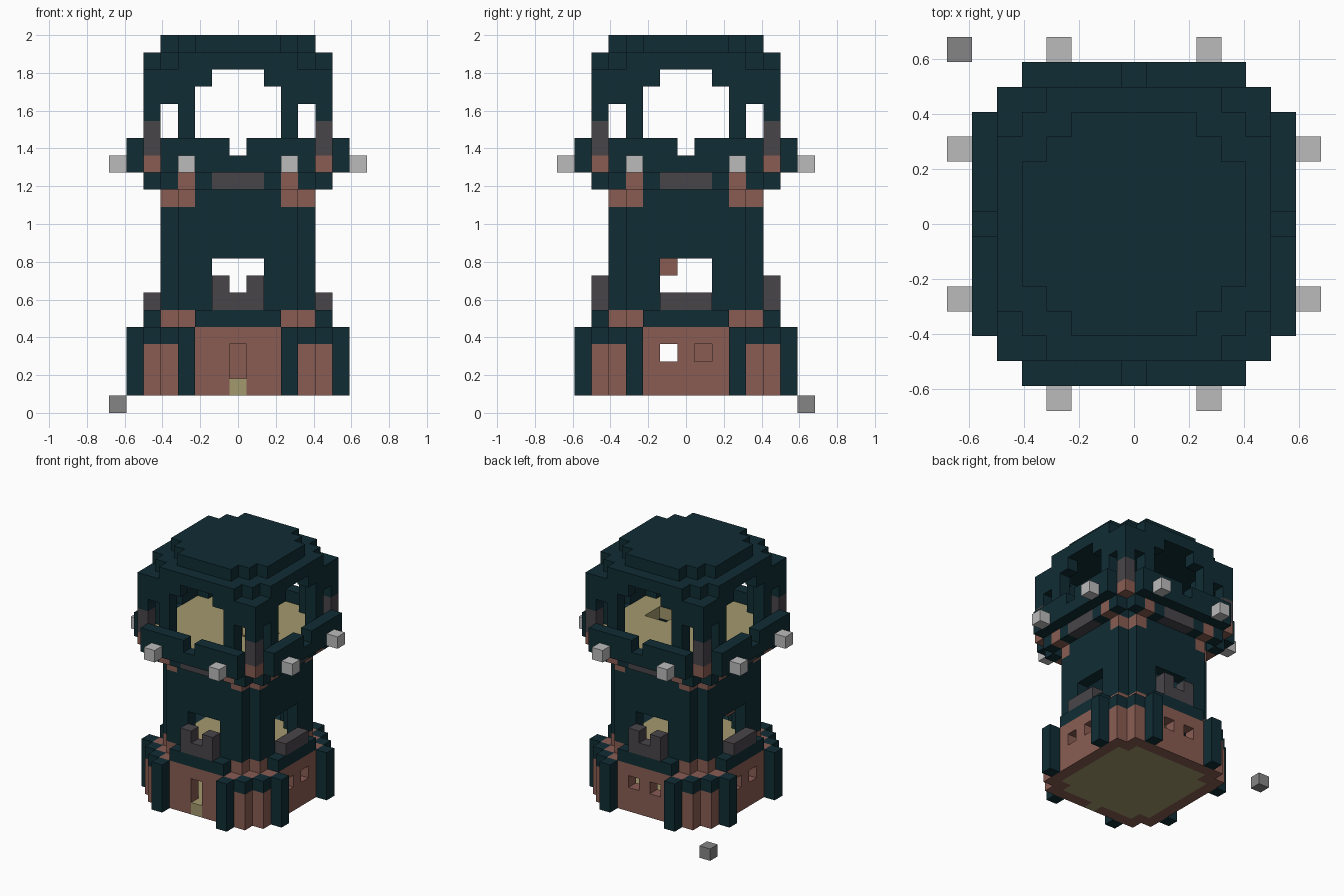
import bpy
import bmesh
from mathutils import Vector

old = bpy.data.objects.get("Cube")
if old:
    bpy.data.objects.remove(old)

U = 2 / 22  # edge of one block
COLOURS = {
    "dark_teal": (0.005, 0.026, 0.034),
    "brick": (0.25, 0.108, 0.086),
    "charcoal": (0.066, 0.060, 0.068),
    "straw": (0.37, 0.32, 0.155),
    "light_grey": (0.5, 0.5, 0.5),
    "mid_grey": (0.235, 0.235, 0.235),
}


def make_material(name, rgb):
    mat = bpy.data.materials.new(name)
    mat.use_nodes = True
    mat.diffuse_color = (*rgb, 1)
    mat.node_tree.nodes["Principled BSDF"].inputs["Base Color"].default_value = (*rgb, 1)
    return mat


MATS = {name: make_material(name, rgb) for name, rgb in COLOURS.items()}
blocks = {}  # (x, y, level) -> (part, colour)


def put(part, colour, cells, levels):
    for x, y in cells:
        for k in levels:
            blocks[x, y, k] = (part, colour)


def cut(cells, levels):
    for x, y in cells:
        for k in levels:
            blocks.pop((x, y, k), None)


def plan(n, reach):
    """Square of half width n with its corners stepped off."""
    return {(x, y) for x in range(-n, n + 1) for y in range(-n, n + 1)
            if abs(x) + abs(y) <= reach}


def rim(cells):
    """Outer one-block ring of a plan."""
    steps = [(a, b) for a in (-1, 0, 1) for b in (-1, 0, 1)]
    return {(x, y) for x, y in cells
            if any((x + a, y + b) not in cells for a, b in steps)}


def around(along, out):
    """Cells at the given offsets on all four sides, mirrored."""
    cells = set()
    for a in along:
        for s in (-1, 1):
            for t in (-1, 1):
                cells |= {(s * a, t * out), (t * out, s * a)}
    return cells


base, tower, deck = plan(5, 9), plan(4, 7), plan(5, 9)

# Base: brick walls, floor, dark trim and buttresses
put("base_wall", "brick", rim(base), range(1, 5))
put("base_floor", "straw", base - rim(base), [1])
put("base_trim", "dark_teal", around([4], 5), [4])
put("buttresses", "dark_teal", around([3], 6), range(1, 5))

# Doorway and small windows
put("door_sill", "straw", [(0, -5)], [1])
cut([(0, -5)], [2, 3])
cut([(s * 5, t) for s in (-1, 1) for t in (-1, 1)] + [(-1, 5), (1, 5)], [3])

# Tower shaft, middle floor and brick corner bands
put("tower_wall", "dark_teal", rim(tower), range(5, 14))
put("middle_floor", "straw", tower - rim(tower), [5])
put("corner_bands", "brick", around([3], 4), [5, 12])
put("base_ledge", "dark_teal", around(range(3), 5), [5])

# Large openings with balconies; front and back have raised ends
cut(around(range(2), 4), range(6, 9))
put("balconies", "charcoal", around(range(2), 5), [6])
put("balcony_ends", "charcoal", [(s, t * 5) for s in (-1, 1) for t in (-1, 1)], [7])

# Inner stair blocks
put("stair_blocks", "brick", [(-3, 1)], [2, 3])
put("stair_blocks", "brick", [(-3, -1)], [8])

# Corbel ring under the deck
put("corbel_ring", "dark_teal", around([2, 4], 5), [13])
put("corbel_panels", "charcoal", around(range(2), 5), [13])
put("corbel_brackets", "brick", around([3], 5), [13])

# Lookout deck with a stair hole and a parapet
put("deck_floor", "straw", deck, [14])
cut([(x, y) for x in (2, 3) for y in (-1, 0)], [14])
put("deck_step", "straw", [(1, -2)], [15])
put("parapet", "dark_teal", around(range(5), 6), [14, 15])
cut(around([0], 6), [15])
put("lanterns", "light_grey", around([3], 7), [14])

# Posts carrying the roof
put("corner_post_feet", "brick", around([5], 5), [14])
put("corner_post_middles", "charcoal", around([5], 5), [15, 16])
put("corner_post_tops", "dark_teal", around([5], 5), [17, 18, 19])
put("roof_posts", "dark_teal", around([3], 5), range(15, 19))

# Stepped roof with arched eaves
put("eaves", "dark_teal", around([3, 4], 5), [18])
put("eaves", "dark_teal", around([2, 3, 4], 5) | around([4], 4), [19])
put("roof", "dark_teal", plan(5, 8), [20])
put("roof_cap", "dark_teal", plan(4, 6), [21])

# Loose stone on the ground
put("loose_stone", "mid_grey", [(-7, 7)], [0])

AXES = [Vector(v) for v in ((1, 0, 0), (0, 1, 0), (0, 0, 1))]


def build(part, colour, cells):
    """One mesh per part, made of the exposed block sides only."""
    bm = bmesh.new()
    for cell in cells:
        centre = Vector(cell) + Vector((0, 0, 0.5))
        for i in range(3):
            n, a, b = AXES[i], AXES[(i + 1) % 3] / 2, AXES[(i + 2) % 3] / 2
            for s in (1, -1):
                if tuple(int(c) for c in Vector(cell) + n * s) in blocks:
                    continue
                mid = centre + n * s / 2
                corners = [mid - a - b, mid + a - b, mid + a + b, mid - a + b]
                bm.faces.new([bm.verts.new(p * U) for p in corners[::s]])
    bmesh.ops.remove_doubles(bm, verts=bm.verts, dist=0.001)
    bmesh.ops.dissolve_limit(bm, angle_limit=0.01, verts=bm.verts, edges=bm.edges)
    mesh = bpy.data.meshes.new(part)
    bm.to_mesh(mesh)
    bm.free()
    mesh.materials.append(MATS[colour])
    bpy.context.collection.objects.link(bpy.data.objects.new(part, mesh))


groups = {}
for cell, key in blocks.items():
    groups.setdefault(key, []).append(cell)
for (part, colour), cells in groups.items():
    build(part, colour, cells)
